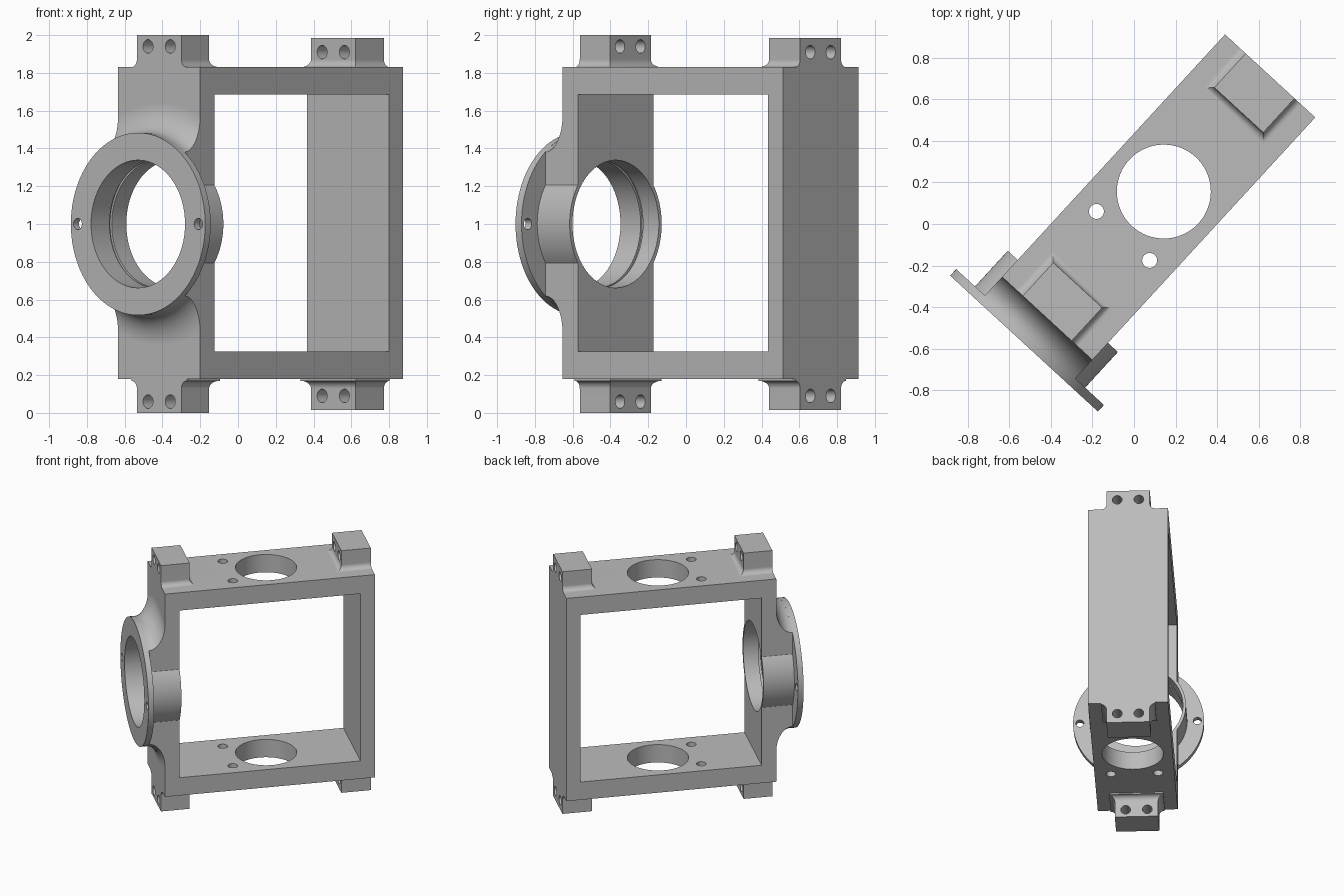
import bpy, bmesh, math
from mathutils import Matrix

if "Cube" in bpy.data.objects:
    bpy.data.objects.remove(bpy.data.objects["Cube"], do_unlink=True)

HALF_W = 0.295          # half width of the frame
FRONT, BACK = -0.617, 0.968
LOW, HIGH = 0.18, 1.83

gray = bpy.data.materials.new("cast_gray")
gray.use_nodes = True
gray.diffuse_color = (0.5, 0.5, 0.5, 1)
gray.node_tree.nodes["Principled BSDF"].inputs["Base Color"].default_value = gray.diffuse_color


def loft(name, rings):
    """Closed solid through rings of equal point count."""
    bm = bmesh.new()
    loops = [[bm.verts.new(p) for p in ring] for ring in rings]
    n = len(loops[0])
    for a, b in zip(loops, loops[1:]):
        for i in range(n):
            j = (i + 1) % n
            bm.faces.new((a[i], a[j], b[j], b[i]))
    bm.faces.new(loops[0])
    bm.faces.new(loops[-1])
    bmesh.ops.recalc_face_normals(bm, faces=bm.faces)
    mesh = bpy.data.meshes.new(name)
    bm.to_mesh(mesh)
    bm.free()
    mesh.materials.append(gray)
    ob = bpy.data.objects.new(name, mesh)
    bpy.context.collection.objects.link(ob)
    return ob


def rect(x0, x1, w, z):
    return [(x0, -w, z), (x1, -w, z), (x1, w, z), (x0, w, z)]


def box(name, x0, x1, w, z0, z1):
    return loft(name, [rect(x0, x1, w, z0), rect(x0, x1, w, z1)])


def lathe(name, profile, y=0, z=1, segs=96):
    """Turn (x, radius) points around a lengthwise axis."""
    angles = [math.tau * i / segs for i in range(segs)]
    return loft(name, [[(x, y + r * math.cos(a), z + r * math.sin(a)) for a in angles]
                       for x, r in profile])


def drill(x, y, r, segs=32):
    angles = [math.tau * i / segs for i in range(segs)]
    return loft("drill", [[(x + r * math.cos(a), y + r * math.sin(a), z) for a in angles]
                          for z in (-0.1, 2.1)])


def combine(target, tool, operation):
    mod = target.modifiers.new("combine", 'BOOLEAN')
    mod.operation, mod.solver, mod.object = operation, 'EXACT', tool
    bpy.ops.object.select_all(action='DESELECT')
    target.select_set(True)
    bpy.context.view_layer.objects.active = target
    bpy.ops.object.modifier_apply(modifier=mod.name)
    bpy.data.objects.remove(tool, do_unlink=True)


def foot(x0, x1, top, flush_front, fillet=0.04, steps=6):
    """Mounting block with a filleted base on its three free sides."""
    rings = []
    levels = [(HIGH - 0.03, fillet)]
    for i in range(steps + 1):
        a = math.pi / 2 * i / steps
        levels.append((HIGH + fillet * (1 - math.cos(a)), fillet * (1 - math.sin(a))))
    levels.append((top, 0))
    for z, e in levels:
        rings.append(rect(x0 if flush_front else x0 - e, x1 + e if flush_front else x1, 0.16 + e, z))
    return rings


# Rectangular frame with its window
frame = box("bearing_frame", FRONT, BACK, HALF_W, LOW, HIGH)
combine(frame, box("window", -0.506, 0.86, 0.5, 0.325, 1.685), 'DIFFERENCE')

# Flared web between the frame and the round flange
flare = [(-0.76, 0.482)]
for i in range(13):
    a = math.pi / 2 * i / 12
    flare.append((-0.739 + (FRONT + 0.739) * math.sin(a), 0.482 + 0.16 * (1 - math.cos(a))))
flare.append((-0.58, flare[-1][1]))
web = lathe("web", flare)
combine(web, box("web_limit", -0.9, -0.4, HALF_W, 0, 2), 'INTERSECT')
combine(frame, web, 'UNION')

# Bearing boss and flange
combine(frame, lathe("boss", [(-0.76, 0.36), (-0.506, 0.36)]), 'UNION')
combine(frame, lathe("flange", [(-0.782, 0.483), (-0.739, 0.483)]), 'UNION')

# Mounting feet, mirrored top to bottom
for x0, x1, top, flush in ((FRONT, -0.40, 2.0, True), (0.745, BACK, 1.985, False)):
    rings = foot(x0, x1, top, flush)
    combine(frame, loft("foot", rings), 'UNION')
    combine(frame, loft("foot", [[(x, y, 2 - z) for x, y, z in r] for r in rings]), 'UNION')

# Bearing bore with a retaining groove
combine(frame, lathe("bore", [(-0.8, 0.338), (-0.637, 0.338), (-0.637, 0.35), (-0.62, 0.35),
                              (-0.62, 0.338), (-0.49, 0.338)]), 'DIFFERENCE')

# Upright openings through both plates
combine(frame, drill(0.212, 0, 0.226, 96), 'DIFFERENCE')
for side in (-1, 1):
    combine(frame, drill(-0.078, side * 0.174, 0.036), 'DIFFERENCE')
    # Flange bolt holes
    combine(frame, lathe("bolt", [(-0.8, 0.03), (-0.72, 0.03)], side * 0.434, 1, 32), 'DIFFERENCE')
    # Foot bolt holes
    for x0, x1, rise in ((-0.7, -0.3, 0.94), (0.65, 1.05, 0.91)):
        for z in (1 - rise, 1 + rise):
            combine(frame, lathe("bolt", [(x0, 0.036), (x1, 0.036)], side * 0.08, z, 32), 'DIFFERENCE')

# Turn the frame to its standing direction and shade it
frame.data.transform(Matrix.Rotation(math.radians(47.4), 4, 'Z'))
bpy.ops.object.select_all(action='DESELECT')
frame.select_set(True)
bpy.context.view_layer.objects.active = frame
bpy.ops.object.shade_smooth_by_angle(angle=math.radians(30))
weighted = frame.modifiers.new("weighted_normals", 'WEIGHTED_NORMAL')
weighted.keep_sharp = True
